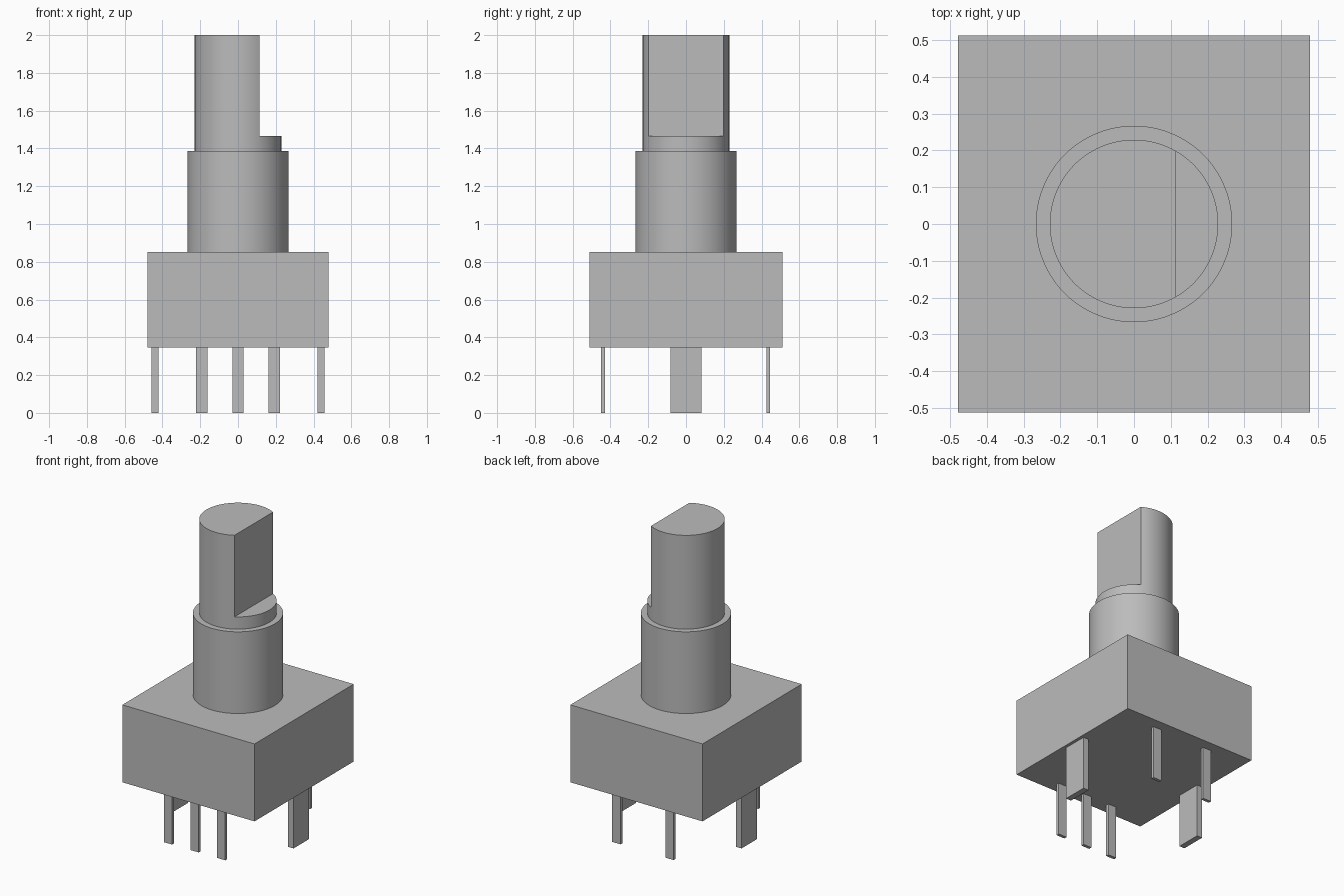
import bpy
import math

if "Cube" in bpy.data.objects:
    bpy.data.objects.remove(bpy.data.objects["Cube"], do_unlink=True)

# Single plain grey finish
grey = bpy.data.materials.new("plain_grey")
grey.use_nodes = True
GREY = (0.5, 0.5, 0.5, 1)
grey.diffuse_color = GREY
next(n for n in grey.node_tree.nodes if n.type == 'BSDF_PRINCIPLED').inputs["Base Color"].default_value = GREY


def finish(name):
    obj = bpy.context.object
    obj.name = name
    bpy.ops.object.transform_apply(location=False, rotation=False, scale=True)
    obj.data.materials.append(grey)
    return obj


def box(name, center, half):
    """Axis-aligned box from its centre and half sizes."""
    bpy.ops.mesh.primitive_cube_add(size=2, location=center)
    bpy.context.object.scale = half
    return finish(name)


def cylinder(name, radius, bottom, top):
    """Upright round part between two heights."""
    bpy.ops.mesh.primitive_cylinder_add(vertices=96, radius=radius, depth=top - bottom,
                                        location=(0, 0, (bottom + top) / 2))
    return finish(name)


def smooth(obj):
    bpy.ops.object.select_all(action='DESELECT')
    obj.select_set(True)
    bpy.context.view_layer.objects.active = obj
    bpy.ops.object.shade_smooth_by_angle(angle=math.radians(30))


BODY_BOTTOM, BODY_TOP, COLLAR_TOP, FLAT_BOTTOM, TOP = 0.347, 0.853, 1.387, 1.467, 2.0

# Body block and threaded-neck collar
box("body", (0, 0, (BODY_BOTTOM + BODY_TOP) / 2), (0.478, 0.512, (BODY_TOP - BODY_BOTTOM) / 2))
smooth(cylinder("collar", 0.267, BODY_TOP, COLLAR_TOP))

# Shaft with one flat milled into its +x side
shaft = cylinder("shaft", 0.229, COLLAR_TOP, TOP)
cutter = box("flat_cutter", (0.114 + 0.3, 0, FLAT_BOTTOM + 0.5), (0.3, 0.5, 0.5))
cutter.hide_render = True
cut = shaft.modifiers.new("flat", 'BOOLEAN')
cut.operation = 'DIFFERENCE'
cut.solver = 'EXACT'
cut.object = cutter
bpy.context.view_layer.objects.active = shaft
bpy.ops.object.modifier_apply(modifier=cut.name)
bpy.data.objects.remove(cutter, do_unlink=True)
smooth(shaft)

# Three front pins, two back pins
leg = BODY_BOTTOM / 2
for side, y, xs in (("front", -0.439, (-0.192, 0, 0.192)), ("back", 0.435, (-0.192, 0.192))):
    for i, x in enumerate(xs):
        box(f"{side}_pin_{i + 1}", (x, y, leg), (0.03, 0.01, leg))

# Wide mounting tabs on the left and right
for side, sign in (("left", 1), ("right", -1)):
    box(f"{side}_mounting_tab", (sign * 0.439, 0, leg), (0.019, 0.081, leg))
